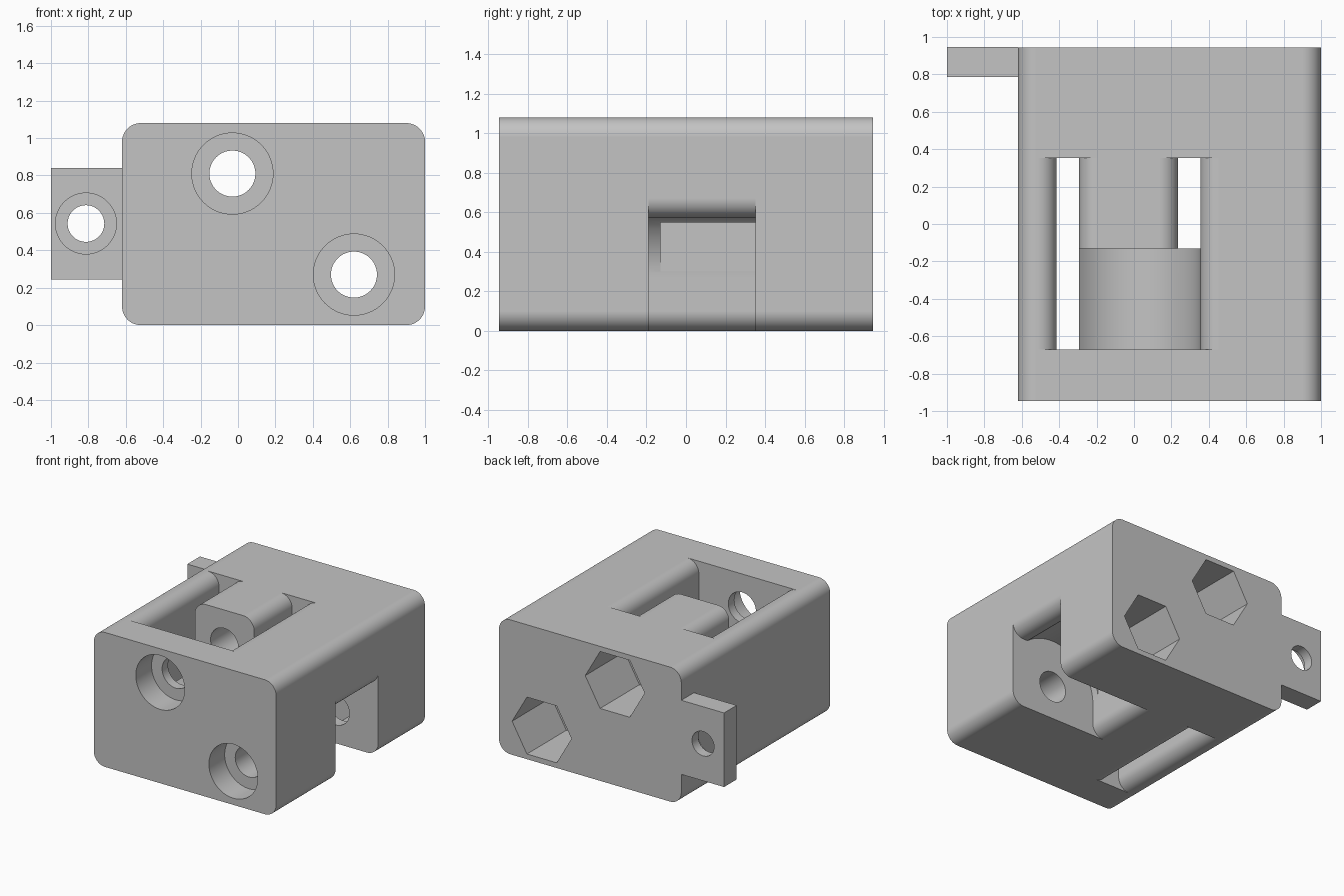
import bpy, bmesh
from math import sin, cos, pi, radians, asin, degrees

cube = bpy.data.objects.get("Cube")
if cube:
    bpy.data.objects.remove(cube, do_unlink=True)

grey = bpy.data.materials.new("plain grey")
grey.use_nodes = True
grey.diffuse_color = (0.55, 0.55, 0.55, 1)
grey.node_tree.nodes["Principled BSDF"].inputs["Base Color"].default_value = (0.55, 0.55, 0.55, 1)

# Main dimensions
LEFT, RIGHT, TOP, HALF = -0.62, 1.0, 1.08, 0.945
R = 0.10                      # rounding of all long edges
SWING = 0.385                 # clearance radius around each pin
KNUCKLE = 0.263               # half width of the upper knuckle
AX, AZ = -0.03, 0.81          # upper pin
BX, BZ = 0.62, 0.27           # lower pin
FRONT, MID, LOW_FRONT, BACK = -0.67, -0.13, -0.19, 0.352
OUT = 0.2                     # overshoot of cutters


def arc(cx, cz, r, a0, a1, n=12):
    """Points of an arc in the xz plane, angles in degrees."""
    angles = [radians(a0 + (a1 - a0) * i / n) for i in range(n + 1)]
    return [(cx + r * cos(a), cz + r * sin(a)) for a in angles]


def circle(cx, cz, r, n=64):
    return arc(cx, cz, r, 0, 360 - 360 / n, n - 1)


def prism(name, points, y0, y1):
    """Extrude an xz outline along y."""
    mesh = bpy.data.meshes.new(name)
    bm = bmesh.new()
    face = bm.faces.new([bm.verts.new((x, y0, z)) for x, z in points])
    new = bmesh.ops.extrude_face_region(bm, geom=[face])["geom"]
    moved = [v for v in new if isinstance(v, bmesh.types.BMVert)]
    bmesh.ops.translate(bm, vec=(0, y1 - y0, 0), verts=moved)
    bmesh.ops.recalc_face_normals(bm, faces=bm.faces)
    bm.to_mesh(mesh)
    bm.free()
    mesh.materials.append(grey)
    obj = bpy.data.objects.new(name, mesh)
    bpy.context.collection.objects.link(obj)
    return obj


def activate(obj):
    bpy.ops.object.select_all(action="DESELECT")
    obj.select_set(True)
    bpy.context.view_layer.objects.active = obj


def cut(target, points, y0, y1):
    """Remove an extruded outline from the target."""
    cutter = prism("cutter", points, y0, y1)
    cutter.hide_render = True
    activate(target)
    mod = target.modifiers.new("cut", "BOOLEAN")
    mod.operation, mod.solver, mod.object = "DIFFERENCE", "EXACT", cutter
    bpy.ops.object.modifier_apply(modifier=mod.name)
    bpy.data.objects.remove(cutter, do_unlink=True)


def finish(obj):
    activate(obj)
    bpy.ops.object.shade_smooth_by_angle(angle=radians(30))
    mod = obj.modifiers.new("even shading", "WEIGHTED_NORMAL")
    mod.keep_sharp = True


def top_lips(x0, x1):
    """Rounded mouth at the top of a slot: left side down, right side up."""
    left = [(x0 - R, TOP + OUT)] + arc(x0 - R, TOP - R, R, 90, 0)
    right = arc(x1 + R, TOP - R, R, 180, 90) + [(x1 + R, TOP + OUT)]
    return left, right


# Body with rounded long edges
outline = (arc(RIGHT - R, R, R, -90, 0) + arc(RIGHT - R, TOP - R, R, 0, 90)
           + arc(LEFT + R, TOP - R, R, 90, 180) + arc(LEFT + R, R, R, 180, 270))
body = prism("body", outline, -HALF, HALF)

# Upper pocket, with a round floor around the upper pin
wall_l, wall_r = AX - SWING, AX + SWING
left, right = top_lips(wall_l, wall_r)
cut(body, left + arc(AX, AZ, SWING, 180, 360, 40) + right, FRONT, MID)

# Slot on the left of the knuckle, open at top and bottom
x0, x1 = wall_l, AX - KNUCKLE
left, right = top_lips(x0, x1)
bottom = (arc(x0 - R, R, R, 0, -90) + [(x0 - R, -OUT), (x1 + R, -OUT)]
          + arc(x1 + R, R, R, -90, -180))
cut(body, left + bottom + right, FRONT, BACK)

# Lower pocket, open at the side and the bottom
inner, roof = BX - SWING, 0.57
end = degrees(asin((roof - BZ) / SWING))
lower = ([(inner - R, -OUT)] + arc(inner - R, R, R, -90, 0)
         + arc(BX, BZ, SWING, 180, end, 32)
         + arc(RIGHT - R, roof + R, R, -90, 0)
         + [(RIGHT + OUT, roof + R), (RIGHT + OUT, -OUT)])
cut(body, lower, LOW_FRONT, BACK)

# Slot on the right of the knuckle, running down into the lower pocket
left, right = top_lips(inner, wall_r)
cut(body, left + [(inner, BZ + 0.03), (wall_r, BZ + 0.03)] + right, MID, BACK)

# Pin holes, round screw-head seats in front and hexagonal nut seats behind
for x, z in ((AX, AZ), (BX, BZ)):
    cut(body, circle(x, z, 0.123), -HALF - OUT, HALF + OUT)
    cut(body, circle(x, z, 0.217), -HALF - OUT, -HALF + 0.2)
    cut(body, circle(x, z, 0.264, 6), HALF - 0.5, HALF + OUT)
finish(body)

# Mounting tab with a seated screw hole
z0, z1 = 0.245, 0.84
tab = prism("mounting_tab", [(-1, z0), (LEFT, z0), (LEFT, z1), (-1, z1)], 0.785, HALF)
cut(tab, circle(-0.813, 0.543, 0.098), 0.5, HALF + OUT)
cut(tab, circle(-0.813, 0.543, 0.163), 0.5, 0.865)
finish(tab)
